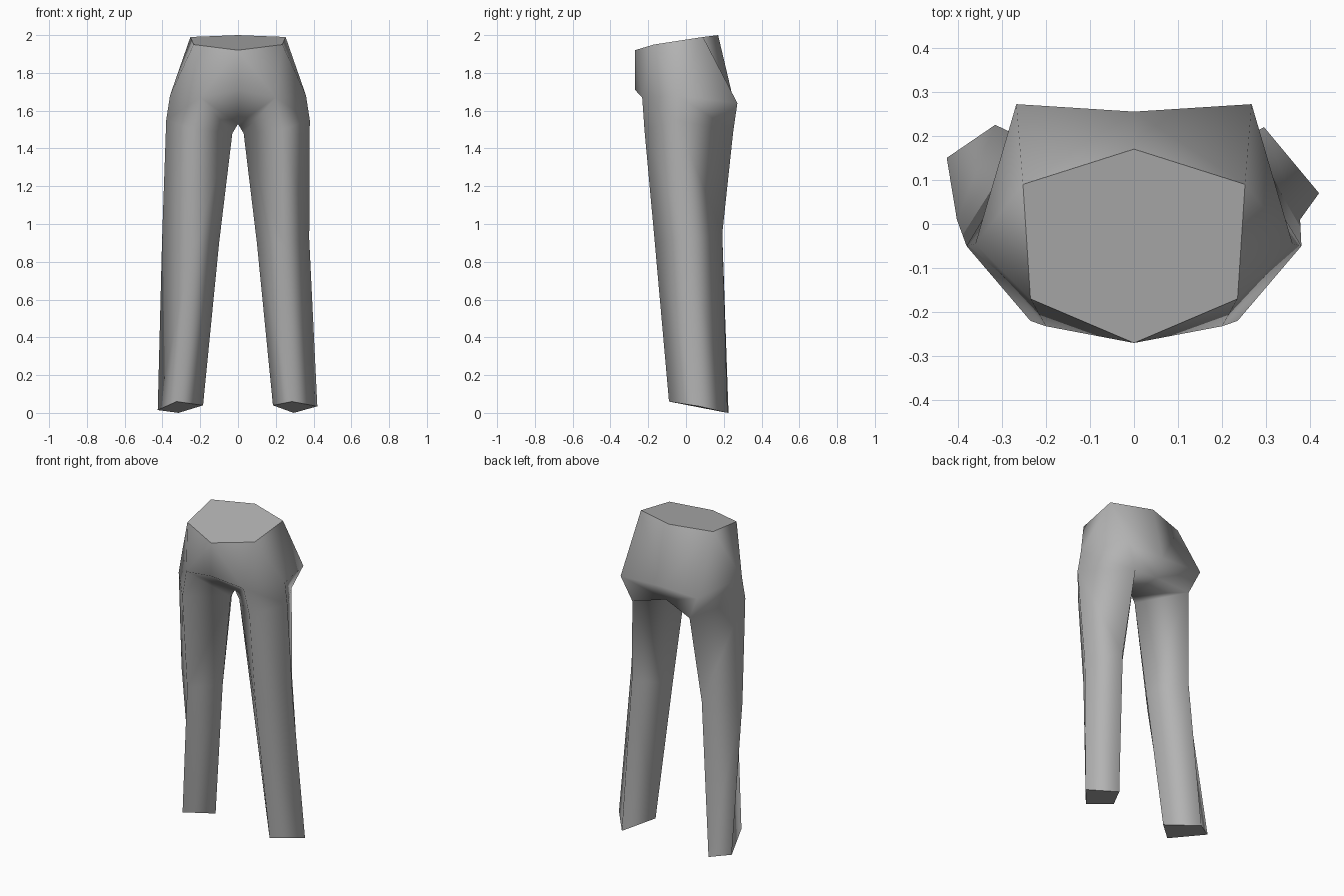
import bpy
import bmesh

cube = bpy.data.objects.get("Cube")
if cube:
    bpy.data.objects.remove(cube, do_unlink=True)

# Cloth colour
cloth = bpy.data.materials.new("grey_cloth")
cloth.use_nodes = True
grey = (0.45, 0.45, 0.45, 1.0)
cloth.diffuse_color = grey
cloth.node_tree.nodes["Principled BSDF"].inputs["Base Color"].default_value = grey

bm = bmesh.new()


def mirrored(side, points):
    """Vertices for points given on the +x side, flipped for the other side."""
    return [bm.verts.new((side * x, y, z)) for x, y, z in points]


def bridge(upper, lower):
    """Join two closed rings with quads."""
    count = len(upper)
    for i in range(count):
        j = (i + 1) % count
        bm.faces.new((upper[i], upper[j], lower[j], lower[i]))


# Points on the centre line: waist, hips and crotch, front and back
waist_f, waist_b, belly, seat, crotch_f, crotch_b = mirrored(1, [
    (0, -.27, 1.92), (0, .17, 2.0), (0, -.27, 1.71),
    (0, .255, 1.64), (0, -.03, 1.53), (0, .2, 1.535)])

# Leg rings run front, outer, back, inner; the feet turn slightly differently
thigh_ring = [(.235, -.22, 1.5), (.38, -.05, 1.55), (.2, .25, 1.49), (.03, -.03, 1.48)]
knee_x = {1: .377, -1: .402}
foot_ring = {
    1: [(.285, -.09, .06), (.42, .07, .035), (.295, .22, 0), (.185, .04, .04)],
    -1: [(.325, -.09, .06), (.425, .15, .015), (.315, .225, 0), (.185, .04, .04)],
}

caps = []
waist_sides = {}
for side in (1, -1):
    # Pelvis half
    w1, w2 = waist_sides[side] = mirrored(side, [(.235, -.17, 1.95), (.252, .09, 1.99)])
    h1, h2, h3 = mirrored(side, [(.2, -.232, 1.67), (.36, -.045, 1.68), (.267, .272, 1.64)])
    thigh = mirrored(side, thigh_ring)
    front, outer, back, inner = thigh
    for face in [
        (waist_f, w1, h1, belly), (w1, h2, h1), (w1, w2, h2), (w2, h3, h2),
        (w2, waist_b, seat, h3), (h1, h2, outer, front), (h2, h3, back, outer),
        (h3, seat, crotch_b, back), (belly, h1, crotch_f),
        (h1, front, inner, crotch_f), (crotch_f, inner, back, crotch_b),
    ]:
        bm.faces.new(face)

    # Leg
    knee = mirrored(side, [(.24, -.165, .9), (knee_x[side], .01, .92),
                           (.245, .192, .95), (.1, -.01, .9)])
    foot = mirrored(side, foot_ring[side])
    bridge(thigh, knee)
    bridge(knee, foot)
    caps.append(bm.faces.new(foot))

# Waist cap
(l1, l2), (r1, r2) = waist_sides[1], waist_sides[-1]
caps.append(bm.faces.new((waist_f, l1, l2, waist_b, r2, r1)))

bmesh.ops.recalc_face_normals(bm, faces=bm.faces)

# Smooth cloth with crisp flat ends
for face in bm.faces:
    face.smooth = face not in caps
for face in caps:
    for edge in face.edges:
        edge.smooth = False

mesh = bpy.data.meshes.new("trousers")
bm.to_mesh(mesh)
bm.free()
mesh.materials.append(cloth)
trousers = bpy.data.objects.new("trousers", mesh)
bpy.context.collection.objects.link(trousers)
